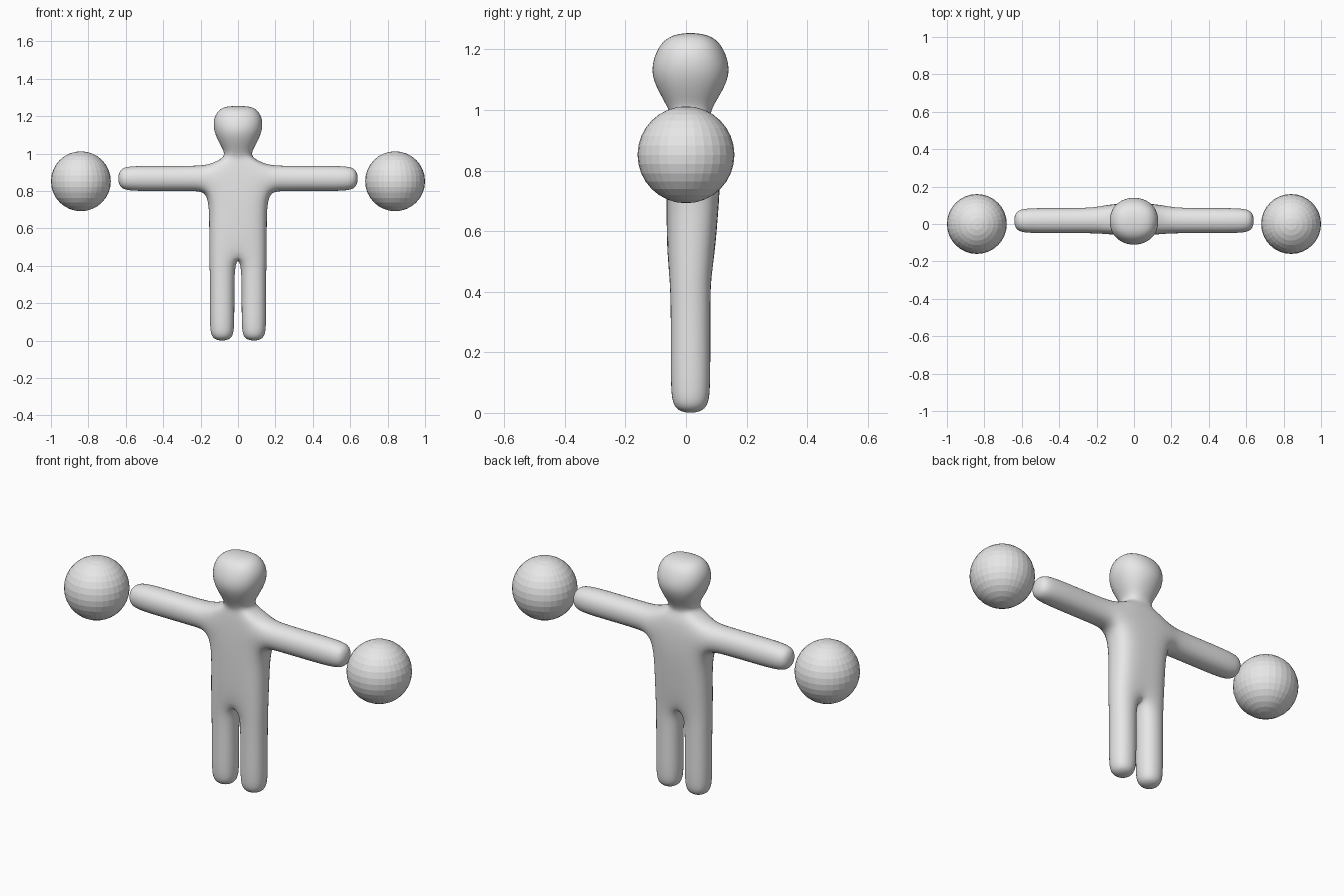
import bpy, bmesh

if "Cube" in bpy.data.objects:
    bpy.data.objects.remove(bpy.data.objects["Cube"])

grey = bpy.data.materials.new("light_grey")
grey.diffuse_color = (0.8, 0.8, 0.8, 1)
grey.use_nodes = True
grey.node_tree.nodes["Principled BSDF"].inputs["Base Color"].default_value = grey.diffuse_color

bm = bmesh.new()


def ring(points):
    return [bm.verts.new(p) for p in points]


def bridge(a, b, sides):
    for i in sides:
        j = (i + 1) % 4
        bm.faces.new((a[i], a[j], b[j], b[i]))


# Half torso, neck and head: z, half width, centre front/back y, corner front/back y
levels = [
    (0.45, 0.160, -0.060, 0.088, -0.060, 0.088),   # crotch
    (0.62, 0.160, -0.065, 0.103, -0.063, 0.103),
    (0.79, 0.163, -0.066, 0.118, -0.060, 0.112),   # armpit
    (0.945, 0.155, -0.055, 0.105, -0.056, 0.100),  # shoulder
    (0.982, 0.060, -0.050, 0.075, -0.035, 0.060),  # neck
    (1.045, 0.098, -0.095, 0.122, -0.055, 0.085),  # jaw
    (1.12, 0.137, -0.142, 0.172, -0.075, 0.105),
    (1.20, 0.137, -0.115, 0.145, -0.065, 0.095),
    (1.256, 0.085, -0.058, 0.088, -0.040, 0.070),  # crown
]
body = [ring([(0, f, z), (w, cf, z), (w, cb, z), (0, b, z)])
        for z, w, f, b, cf, cb in levels]
for i in range(len(body) - 1):
    bridge(body[i], body[i + 1], (0, 2) if i == 2 else (0, 1, 2))
bm.faces.new(body[-1])

# Arm grows out of the open side between armpit and shoulder
last = [body[2][1], body[2][2], body[3][2], body[3][1]]
for x in (0.23, 0.42, 0.57, 0.646):
    s = 0.058 if x > 0.6 else 0.073
    new = ring([(x, 0.018 - s, 0.867 - s), (x, 0.018 + s, 0.867 - s),
                (x, 0.018 + s, 0.867 + s), (x, 0.018 - s, 0.867 + s)])
    bridge(last, new, range(4))
    last = new
bm.faces.new(last)

# Leg grows down from the crotch ring
last = body[0]
for z in (0.36, 0.20, 0.075, -0.006):
    s = 0.060 if z < 0 else 0.071
    new = ring([(0.085 - s, 0.015 - s, z), (0.085 + s, 0.015 - s, z),
                (0.085 + s, 0.015 + s, z), (0.085 - s, 0.015 + s, z)])
    bridge(last, new, range(4))
    last = new
bm.faces.new(last)

bmesh.ops.recalc_face_normals(bm, faces=bm.faces)
for f in bm.faces:
    f.smooth = True
mesh = bpy.data.meshes.new("figure_body")
bm.to_mesh(mesh)
bm.free()
figure = bpy.data.objects.new("figure_body", mesh)
bpy.context.collection.objects.link(figure)
mesh.materials.append(grey)
mirror = figure.modifiers.new("mirror", 'MIRROR')
mirror.use_clip = True
mirror.merge_threshold = 0.001
subsurf = figure.modifiers.new("rounding", 'SUBSURF')
subsurf.levels = subsurf.render_levels = 3

# Flat-shaded balls beyond each hand
for side, name in ((-1, "left_ball"), (1, "right_ball")):
    bpy.ops.mesh.primitive_uv_sphere_add(segments=32, ring_count=16, radius=0.16,
                                         location=(side * 0.84, 0, 0.852))
    ball = bpy.context.object
    ball.name = name
    ball.data.materials.append(grey)
